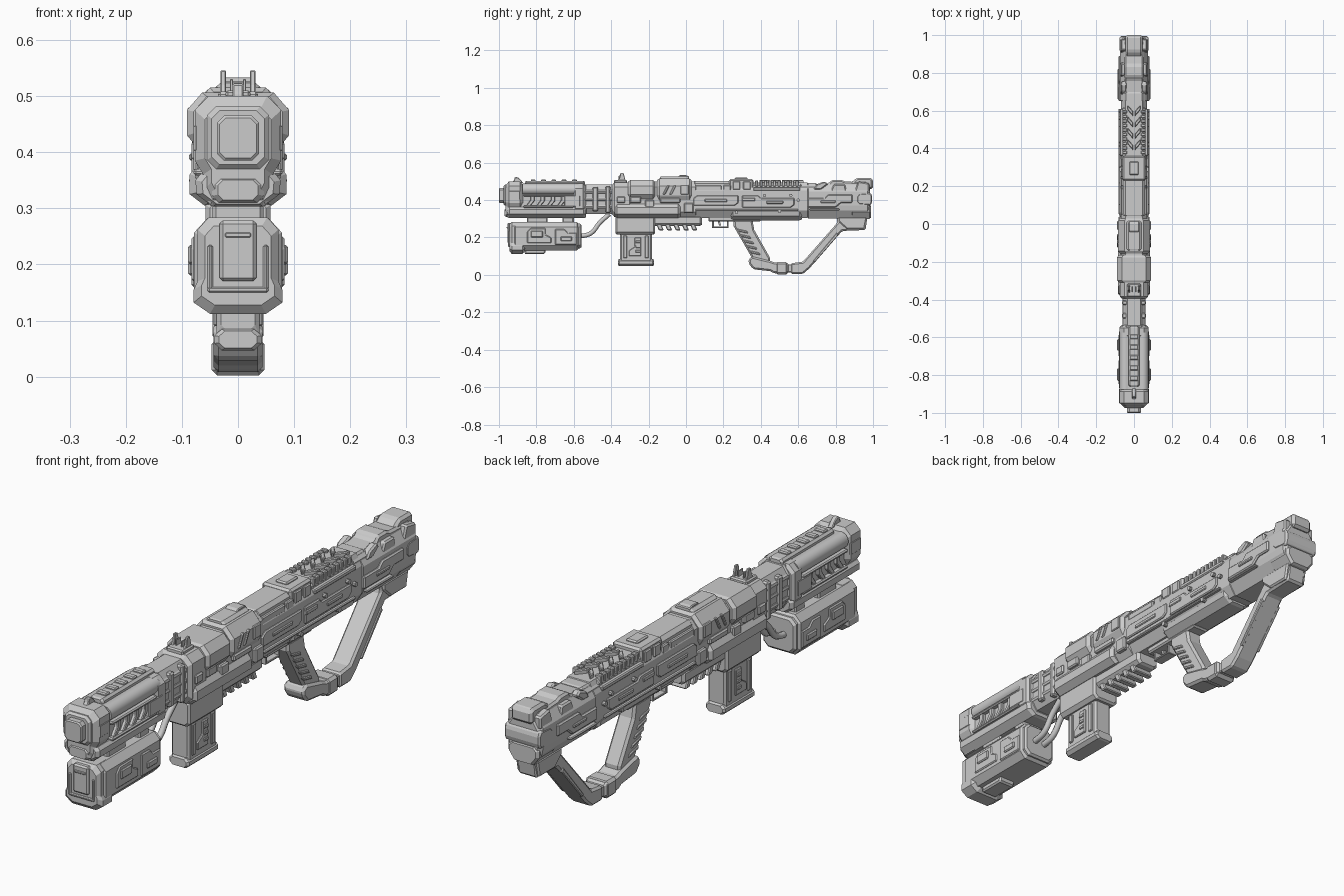
import bpy, bmesh, math
from mathutils import Vector


def finish(name, bm, bev=0.0):
    bmesh.ops.recalc_face_normals(bm, faces=bm.faces)
    me = bpy.data.meshes.new(name)
    bm.to_mesh(me)
    bm.free()
    ob = bpy.data.objects.new(name, me)
    bpy.context.collection.objects.link(ob)
    if bev:
        m = ob.modifiers.new("edge", "BEVEL")
        m.width, m.segments, m.limit_method = bev, 1, "ANGLE"
    return ob


def prism(bm, rings):
    vs = [[bm.verts.new(p) for p in r] for r in rings]
    n = len(vs[0])
    for a, b in zip(vs, vs[1:]):
        for i in range(n):
            bm.faces.new((a[i], a[(i + 1) % n], b[(i + 1) % n], b[i]))
    bm.faces.new(vs[0])
    bm.faces.new(vs[-1])


def plates(name, polys, x0, x1, bev=0.004):
    """Side (y,z) polygons extruded from x0 to x1 and mirrored; x0=0 makes one centred solid."""
    bm = bmesh.new()
    for pts in polys:
        for s in ((1, -1) if x0 else (1,)):
            a = x0 if x0 else -x1
            prism(bm, [[(s * x, y, z) for y, z in pts] for x in (a, x1)])
    return finish(name, bm, bev)


def rect(y0, y1, z0, z1, lean=0.0):
    return [(y0, z0), (y1, z0), (y1 + lean, z1), (y0 + lean, z1)]


def hull(name, half, y0, y1, c=0.012, bev=0.0):
    """Half cross-section (x,z), bottom to top, mirrored and run along y with chamfered ends."""
    loop = half + [(-x, z) for x, z in reversed(half)]
    zc = (half[0][1] + half[-1][1]) / 2
    k = 1 - c / max(x for x, _ in half)
    bm = bmesh.new()
    prism(bm, [[(x * s, y, zc + (z - zc) * s) for x, z in loop]
               for y, s in ((y0, k), (y0 + c, 1), (y1 - c, 1), (y1, k))])
    return finish(name, bm, bev)


def octa(w, z0, z1, cx, cz):
    return [(w - cx, z0), (w, z0 + cz), (w, z1 - cz), (w - cx, z1)]


def rods(name, items, sides=16, axis="Y"):
    """Cylinders (x, y, z, radius, length), mirrored when x is not 0."""
    bm = bmesh.new()
    for x, y, z, r, l in items:
        for s in ((1, -1) if x else (1,)):
            ring = [(r * math.cos(2 * math.pi * i / sides), r * math.sin(2 * math.pi * i / sides)) for i in range(sides)]
            if axis == "Y":
                prism(bm, [[(s * x + a, y + d, z + b) for a, b in ring] for d in (-l / 2, l / 2)])
            else:
                prism(bm, [[(s * x + d, y + a, z + b) for a, b in ring] for d in (-l / 2, l / 2)])
    ob = finish(name, bm)
    bpy.context.view_layer.objects.active = ob
    ob.select_set(True)
    bpy.ops.object.shade_smooth_by_angle(angle=math.radians(35))
    ob.select_set(False)
    return ob


# Muzzle and front housing
hull("muzzle", octa(.037, .385, .465, .012, .012), -1.0, -.95, .004)
hull("muzzle_collar", octa(.055, .37, .482, .016, .016), -.975, -.94, .008)
hull("front_cap", [(.05, .305), (.062, .33), (.062, .36), (.077, .385), (.077, .475), (.052, .5)], -.965, -.87, .018)
hull("front_chin", octa(.046, .31, .355, .012, .012), -.97, -.9, .01)
hull("barrel_core", octa(.06, .315, .485, .02, .03), -.9, -.53, .01)
hull("lower_rail", [(.045, .303), (.074, .325), (.076, .35), (.066, .362)], -.955, -.535, .012)
hull("rear_collar", octa(.077, .33, .488, .025, .025), -.6, -.54, .01)
rods("side_tubes", [(.046, -.725, .458, .03, .3)])
plates("vent_ribs", [[(y, .368), (y + .022, .368), (y + .045, .395), (y + .045, .425), (y + .023, .425), (y + .023, .4)]
                     for y in [-.855 + .055 * i for i in range(5)]], .055, .073, .003)
plates("vent_frame", [rect(-.87, -.6, .42, .432), rect(-.87, -.6, .358, .37), rect(-.65, -.565, .365, .425),
                      rect(-.95, -.885, .4, .45)], .055, .079, .004)
hull("top_rail", octa(.03, .47, .502, .008, .008), -.86, -.54, .008)
plates("rail_teeth", [rect(y, y + .026, .49, .51) for y in [-.83 + .055 * i for i in range(5)]], 0, .022, .004)
plates("front_sight", [[(-.94, .49), (-.87, .49), (-.885, .51), (-.9, .522), (-.915, .522), (-.92, .505)]], 0, .01, .003)

# Underslung unit
hull("under_unit", octa(.078, .13, .283, .024, .026), -.925, -.57, .014)
hull("under_front_cap", [(.05, .112), (.079, .132), (.079, .155), (.072, .17), (.072, .262), (.052, .284)], -.945, -.86, .014)
plates("under_door", [rect(-.955, -.93, .17, .278)], 0, .033, .006)
plates("under_door_slot", [rect(-.959, -.95, .248, .257)], 0, .023, .002)
plates("under_door_rails", [rect(-.951, -.93, .155, .235)], .045, .054, .003)
plates("under_door_sill", [rect(-.951, -.93, .15, .16)], 0, .054, .003)
plates("under_foot", [rect(-.865, -.755, .112, .14, .008)], 0, .035, .006)
plates("under_mounts", [rect(-.85, -.74, .275, .32), rect(-.66, -.6, .275, .32)], 0, .045, .006)
plates("under_side_panels", [[(-.85, .17), (-.72, .17), (-.72, .2), (-.75, .215), (-.75, .25), (-.83, .25), (-.85, .23)],
                             [(-.7, .16), (-.585, .16), (-.585, .225), (-.63, .225), (-.65, .245), (-.7, .245)]], .07, .083, .004)
plates("under_side_latch", [rect(-.83, -.765, .2, .235), rect(-.67, -.61, .18, .205)], .075, .089, .004)
hull("under_rear_band", octa(.07, .14, .275, .02, .02), -.6, -.56, .008)

# Feed cables
for i, x in enumerate((-.022, .022)):
    cu = bpy.data.curves.new("feed_cable", "CURVE")
    cu.dimensions, cu.bevel_depth, cu.bevel_resolution = "3D", .012, 2
    cu.use_fill_caps = True
    sp = cu.splines.new("BEZIER")
    pts = [(-.575, .205), (-.51, .222), (-.46, .28), (-.41, .325)]
    sp.bezier_points.add(len(pts) - 1)
    for b, (y, z) in zip(sp.bezier_points, pts):
        b.co = (x, y, z)
        b.handle_left_type = b.handle_right_type = "AUTO"
    bpy.context.collection.objects.link(bpy.data.objects.new("feed_cable_%d" % i, cu))

# Neck between barrel housing and receiver
hull("neck", octa(.055, .325, .482, .02, .03), -.55, -.36, .004)
rods("neck_tubes", [(.046, -.46, z, .014, .17) for z in (.365, .405, .445)], 10)
plates("neck_clamps", [rect(-.5, -.47, .34, .47), rect(-.43, -.405, .33, .475)], 0, .063, .006)

# Receiver
hull("receiver_front", octa(.075, .31, .495, .026, .026), -.395, -.29, .012)
hull("receiver_core", octa(.07, .305, .5, .025, .03), -.31, .06, .01)
hull("receiver_shroud", [(.07, .405), (.091, .43), (.091, .475), (.064, .506)], -.31, -.165, .012)
hull("receiver_lower", [(.06, .305), (.086, .325), (.086, .36), (.072, .38)], -.38, -.03, .012)
hull("bolt_cover", [(.07, .4), (.085, .425), (.085, .475), (.05, .515)], -.155, .03, .012)
hull("bolt_cover_top", octa(.04, .5, .526, .012, .01), -.14, .015, .008)
plates("bolt_cover_cap", [[(-.05, .52), (.015, .52), (.015, .528), (0, .533), (-.035, .533)]], 0, .026, .003)
plates("bolt_ridges", [rect(y, y + .014, .43, .48, .025) for y in (-.125, -.09)] + [rect(-.03, .015, .43, .48)], .078, .09, .003)
plates("receiver_side_blocks", [rect(-.37, -.325, .385, .42), rect(-.3, -.24, .385, .42), rect(-.22, -.17, .36, .4),
                                rect(-.14, -.03, .385, .41), rect(-.01, .04, .33, .385)], .06, .083, .005)
plates("rear_sight", [[(-.375, .49), (-.32, .49), (-.327, .52), (-.335, .546), (-.35, .546), (-.355, .52)]], .021, .031, .002)
plates("rear_sight_base", [rect(-.385, -.315, .485, .508)], 0, .036, .005)
plates("sight_notches", [rect(-.36, -.33, .5, .53)], .009, .014, .001)

# Magazine well, magazine, slotted fore grip
hull("magazine_well", octa(.058, .215, .32, .014, .014), -.378, -.165, .008)
hull("magazine", octa(.038, .065, .25, .01, .01), -.353, -.183, .008)
hull("magazine_foot", octa(.042, .047, .085, .013, .012), -.363, -.172, .008)
plates("magazine_side_ribs", [rect(-.335, -.315, .09, .21), rect(-.22, -.2, .09, .21),
                              [(-.305, .1), (-.24, .1), (-.24, .2), (-.275, .2), (-.275, .15), (-.305, .13)]], .033, .044, .003)
plates("magazine_counter", [rect(-.27, -.245, z, z + .013) for z in (.12, .145, .17)], .04, .048, .002)
hull("fore_grip", octa(.05, .262, .32, .014, .014), -.175, .085, .01)
plates("fore_grip_teeth", [rect(y, y + .026, .238, .275, -.015) for y in [-.145 + .045 * i for i in range(5)]], 0, .042, .004)

# Rear body
hull("rear_body", [(.044, .305), (.07, .345), (.07, .45), (.046, .493)], .03, .66, .01)
hull("rear_upper_cover", octa(.058, .45, .503, .014, .014), .04, .24, .008)
hull("rear_keel", [(.034, .292), (.062, .315), (.066, .335), (.05, .35)], .24, .62, .012)
plates("upper_side_panels", [rect(.05, .19, .45, .478), rect(.2, .24, .43, .48)], .05, .069, .004)
plates("mid_side_panels", [[(.04, .37), (.26, .37), (.28, .385), (.28, .425), (.06, .425), (.04, .41)],
                           [(.3, .36), (.56, .36), (.58, .375), (.58, .41), (.4, .41), (.385, .425), (.3, .425)]], .06, .077, .004)
plates("side_strips", [rect(.05, .6, .343, .353), rect(.3, .37, .395, .412), rect(.43, .52, .38, .395), rect(.1, .22, .39, .405)], .06, .081, .003)
rods("side_rivets", [(.07, y, z, .009, .024) for y, z in ((.27, .335), (.5, .34), (.42, .425), (.56, .425), (.6, .4))], 10, "X")
plates("optic_block", [rect(.23, .36, .44, .512)], 0, .062, .008)
plates("optic_cheeks", [rect(.25, .29, .455, .5), rect(.305, .345, .455, .5)], .05, .07, .004)
plates("optic_top", [rect(.26, .33, .5, .52)], 0, .025, .005)

# Comb rail with chevron plates
hull("comb_base", octa(.06, .44, .492, .014, .014), .35, .62, .008)
plates("comb_side_teeth", [rect(y, y + .016, .472, .504) for y in [.37 + .024 * i for i in range(10)]], .036, .062, .003)
plates("comb_side_rail", [rect(.36, .61, .45, .468)], .05, .075, .004)
bm = bmesh.new()
for y in (.39, .45, .51, .57):
    for s in (1, -1):
        prism(bm, [[(s * .004, y, z), (s * .034, y + .035, z), (s * .034, y + .06, z), (s * .004, y + .025, z)] for z in (.485, .508)])
finish("comb_chevrons", bm, .003)

# Stock
hull("stock_neck", octa(.062, .44, .49, .02, .02), .6, .7, .008)
hull("stock_body", [(.042, .302), (.07, .345), (.074, .37), (.074, .445), (.05, .483)], .64, .985, .014)
plates("stock_comb", [[(.66, .46), (.97, .46), (.97, .5), (.9, .497), (.85, .5), (.83, .508), (.78, .508), (.765, .49), (.7, .485)]], 0, .05, .008)
plates("stock_butt_top", [[(.86, .46), (1.0, .46), (1.0, .512), (.985, .519), (.915, .519), (.89, .5)]], 0, .045, .01)
plates("stock_shoulders", [[(.68, .455), (.72, .455), (.76, .485), (.74, .5), (.7, .485)], [(.77, .44), (.86, .44), (.85, .485), (.79, .485)],
                           [(.9, .44), (.98, .44), (.98, .49), (.92, .5)]], .04, .07, .006)
plates("stock_side_panels", [[(.65, .36), (.8, .36), (.83, .385), (.89, .385), (.89, .43), (.76, .43), (.74, .41), (.65, .41)]], .066, .082, .005)
plates("stock_side_slot", [rect(.72, .8, .385, .398), rect(.66, .82, .345, .354)], .068, .087, .003)
plates("butt_pad", [[(.925, .375), (.985, .37), (.995, .385), (.995, .425), (.985, .44), (.925, .435), (.912, .42), (.912, .39)]], 0, .076, .007)
hull("butt_lower", [(.04, .3), (.066, .335), (.066, .36), (.05, .375)], .88, .99, .01)

# Trigger group
plates("trigger_guard", [rect(.14, .228, .25, .258), rect(.14, .15, .25, .31), rect(.22, .228, .25, .31)], 0, .02, .002)
plates("trigger", [[(.17, .31), (.19, .31), (.182, .285), (.187, .265), (.177, .265), (.17, .285)]], 0, .007, .001)
plates("trigger_housing", [rect(.12, .4, .285, .32)], 0, .036, .006)

# Pistol grip
plates("grip", [[(.255, .295), (.355, .295), (.365, .24), (.45, .09), (.45, .065), (.36, .065), (.35, .095), (.255, .26)]], 0, .034, .009)
plates("grip_finger_ribs", [[(.27 + .0165 * i, .247 - .029 * i), (.325 + .0165 * i, .235 - .029 * i),
                             (.333 + .0165 * i, .221 - .029 * i), (.278 + .0165 * i, .233 - .029 * i)] for i in range(5)], 0, .039, .003)

# Lower loop: grip base and stock strut
plates("grip_base", [[(.335, .085), (.355, .098), (.45, .075), (.475, .066), (.55, .064), (.55, .008), (.47, .008), (.45, .02), (.36, .03), (.335, .06)]], 0, .044, .009)
plates("base_joint", [rect(.48, .545, .002, .068)], 0, .047, .01)
plates("base_link", [rect(.53, .58, .014, .056)], 0, .036, .004)
plates("stock_strut", [[(.56, .005), (.625, .005), (.66, .035), (.835, .235), (.96, .24), (.97, .31), (.805, .31),
                        (.81, .28), (.625, .07), (.56, .062)]], 0, .041, .008)
plates("strut_inlay", [[(.68, .075), (.69, .068), (.815, .212), (.805, .225)]], .03, .045, .003)
plates("strut_top_block", [[(.815, .285), (.86, .245), (.955, .245), (.968, .31), (.815, .31)]], 0, .048, .006)
